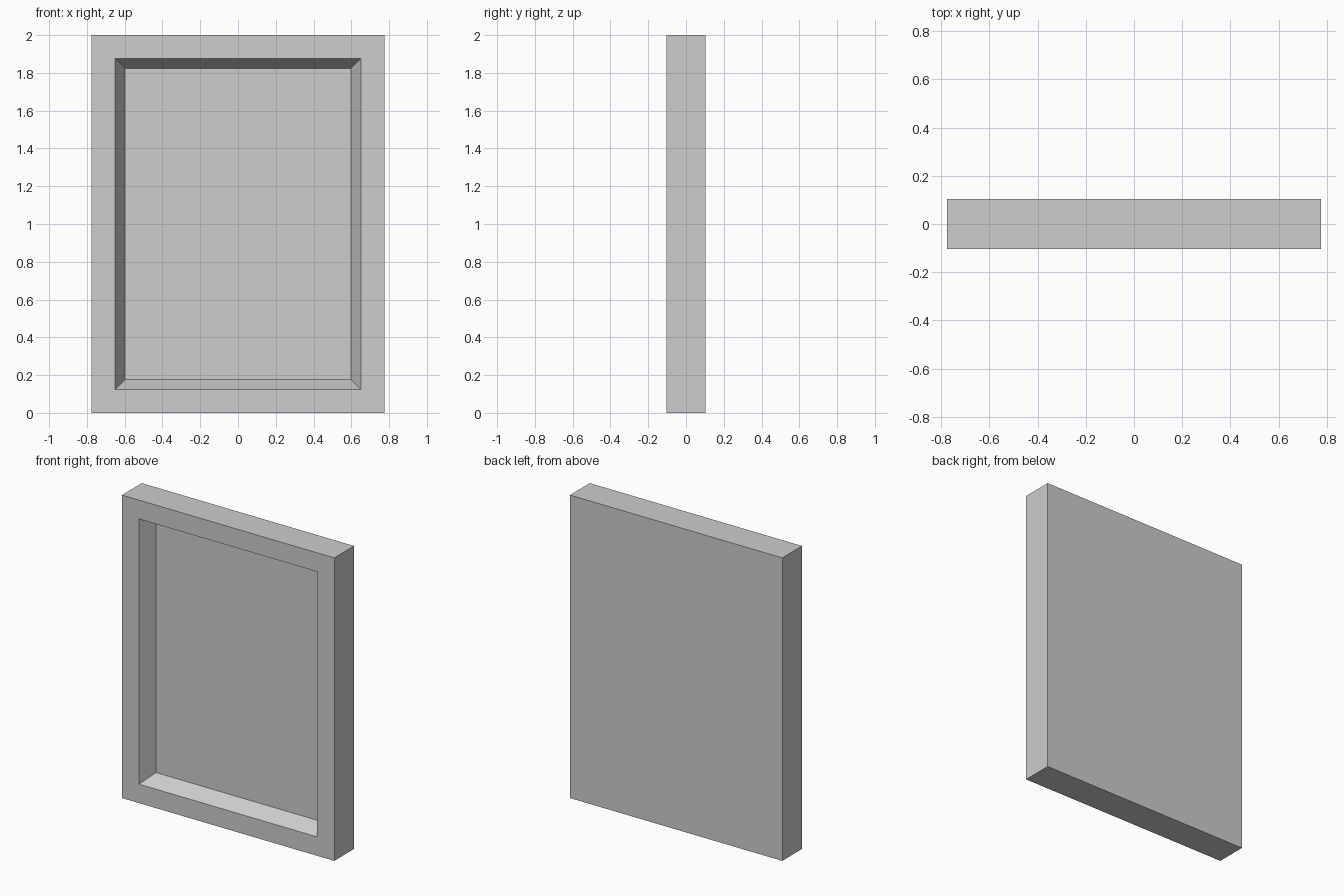
import bpy
import bmesh

cube = bpy.data.objects.get("Cube")
if cube:
    bpy.data.objects.remove(cube, do_unlink=True)

WIDTH, DEPTH, HEIGHT = 1.55, 0.206, 2.0
BORDER = 0.125        # flat rim around the recess
BEVEL = 0.051         # inward slope of the recess walls
RECESS = 0.103        # depth of the recess

# Plain grey material
grey = bpy.data.materials.new("light grey")
grey.use_nodes = True
colour = (0.61, 0.61, 0.61, 1.0)
grey.diffuse_color = colour
grey.node_tree.nodes["Principled BSDF"].inputs["Base Color"].default_value = colour

# Solid slab standing on the ground
bm = bmesh.new()
bmesh.ops.create_cube(bm, size=1)
bmesh.ops.scale(bm, vec=(WIDTH, DEPTH, HEIGHT), verts=bm.verts)
bmesh.ops.translate(bm, vec=(0, 0, HEIGHT / 2), verts=bm.verts)
bm.normal_update()

# Front rim, then sloped walls down to the sunken panel
front = min(bm.faces, key=lambda f: f.normal.y)
bmesh.ops.inset_region(bm, faces=[front], thickness=BORDER, use_even_offset=True)
bmesh.ops.inset_region(bm, faces=[front], thickness=BEVEL, use_even_offset=True)
bmesh.ops.translate(bm, vec=(0, RECESS, 0), verts=front.verts)
bmesh.ops.recalc_face_normals(bm, faces=bm.faces)

mesh = bpy.data.meshes.new("picture_frame")
bm.to_mesh(mesh)
bm.free()
mesh.materials.append(grey)
frame = bpy.data.objects.new("picture_frame", mesh)
bpy.context.collection.objects.link(frame)
